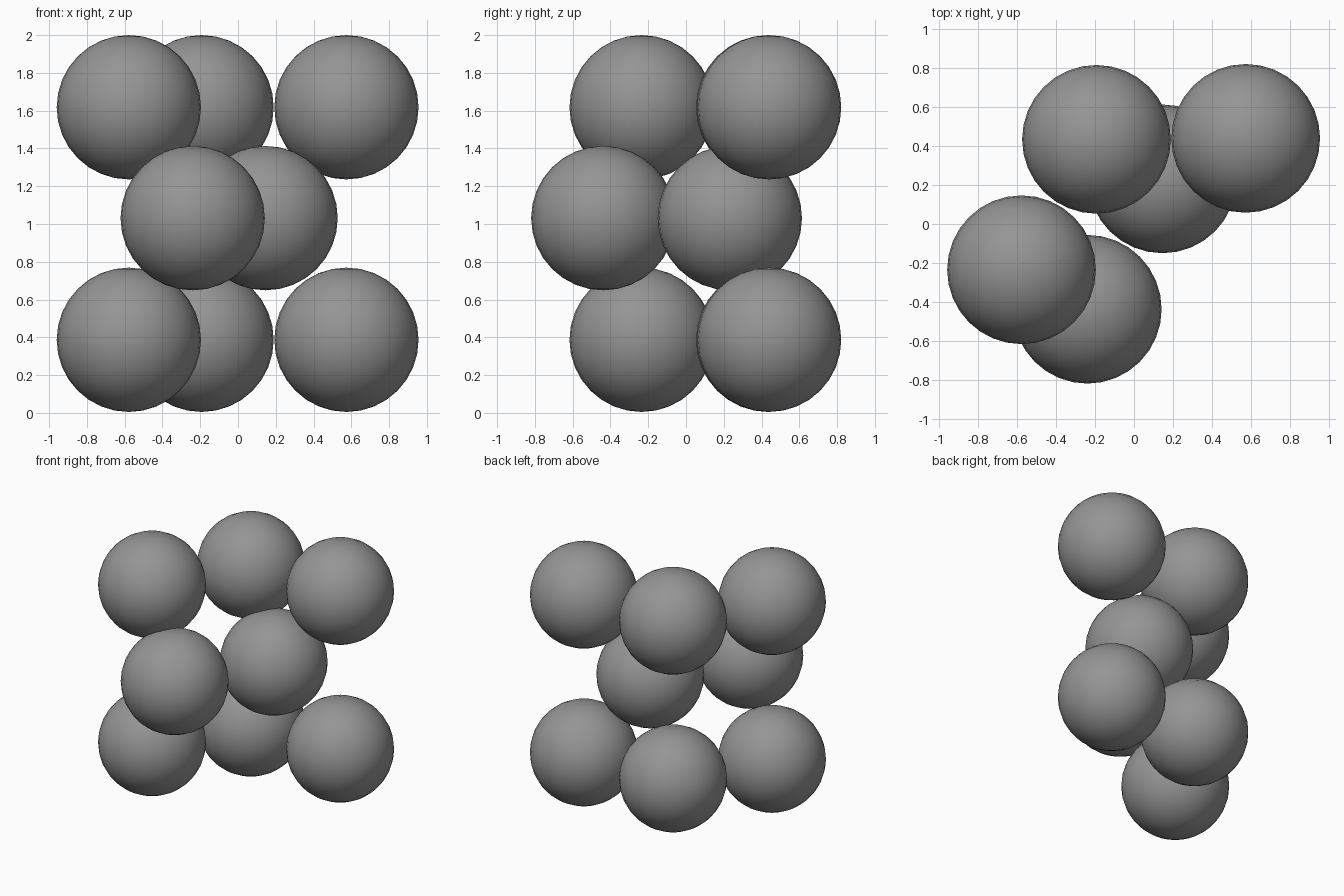
import bpy

if "Cube" in bpy.data.objects:
    bpy.data.objects.remove(bpy.data.objects["Cube"])

RADIUS = 0.382

grey = bpy.data.materials.new("mid_grey")
grey.diffuse_color = (0.3, 0.3, 0.3, 1)
grey.use_nodes = True
grey.node_tree.nodes["Principled BSDF"].inputs["Base Color"].default_value = grey.diffuse_color


def add_ball(name, x, y, z):
    bpy.ops.mesh.primitive_uv_sphere_add(segments=32, ring_count=16, radius=RADIUS, location=(x, y, z))
    ball = bpy.context.object
    ball.name = name
    ball.data.materials.append(grey)
    bpy.ops.object.shade_smooth()


# Matching outer layers of three balls, with two balls packed between them
outer = [(-0.578, -0.235), (-0.193, 0.435), (0.574, 0.44)]
middle = [(-0.24, -0.438), (0.146, 0.232)]
layers = [("bottom_ball", 0.387, outer), ("middle_ball", 1.031, middle), ("top_ball", 1.618, outer)]

for name, z, spots in layers:
    for i, (x, y) in enumerate(spots, 1):
        add_ball(f"{name}_{i}", x, y, z)
